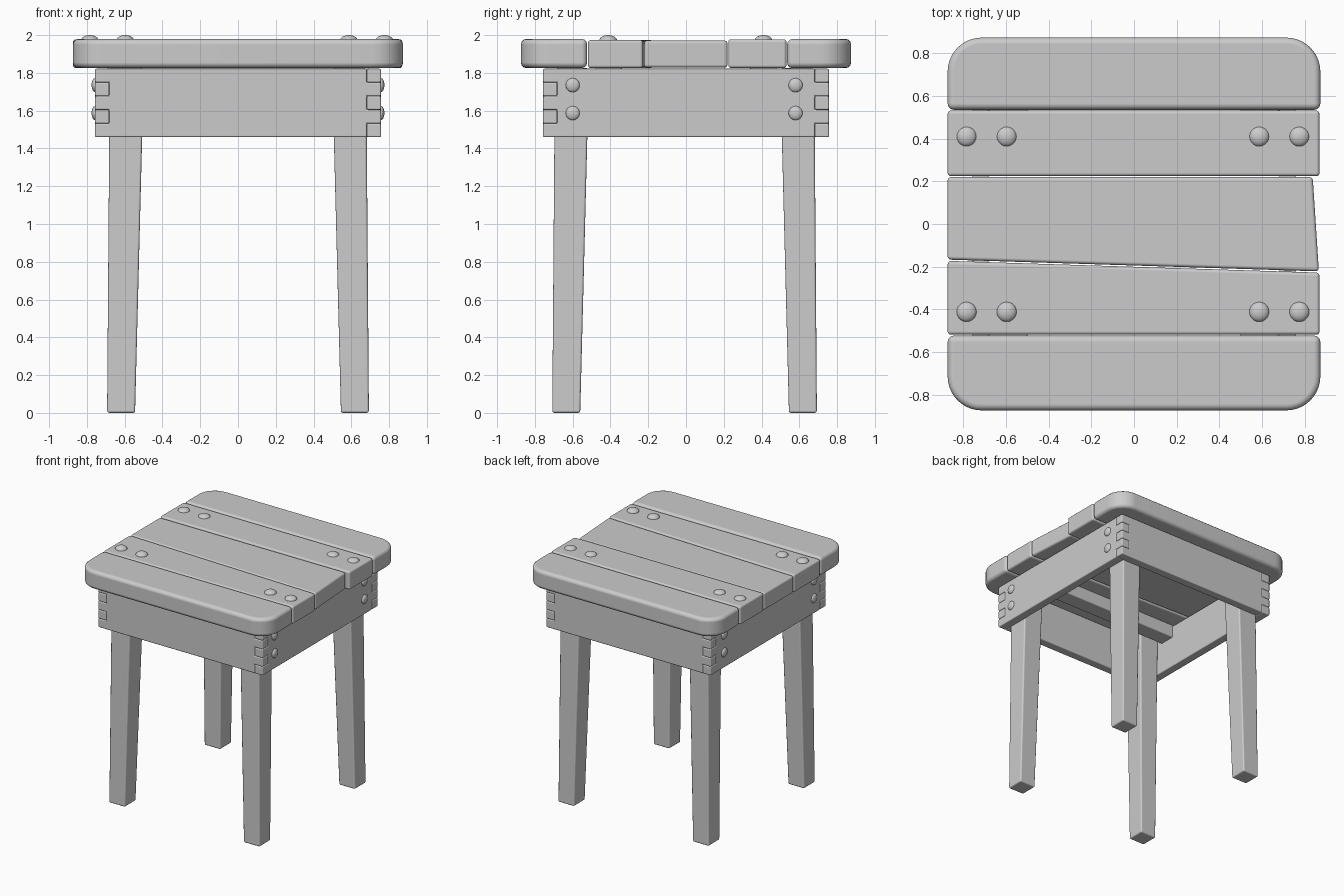
import bpy, bmesh
from math import sin, cos, pi, radians
from mathutils import Matrix, Vector

if "Cube" in bpy.data.objects:
    bpy.data.objects.remove(bpy.data.objects["Cube"])


def prism(name, low, z0, z1, bevel, high=None, matrix=Matrix()):
    """Closed solid between a bottom outline and a top outline."""
    high = high or low
    bm = bmesh.new()
    a = [bm.verts.new((x, y, z0)) for x, y in low]
    b = [bm.verts.new((x, y, z1)) for x, y in high]
    bm.faces.new(a[::-1])
    bm.faces.new(b)
    n = len(a)
    for i in range(n):
        j = (i + 1) % n
        bm.faces.new((a[i], a[j], b[j], b[i]))
    bm.transform(matrix)
    bmesh.ops.recalc_face_normals(bm, faces=bm.faces)
    me = bpy.data.meshes.new(name)
    bm.to_mesh(me)
    bm.free()
    ob = bpy.data.objects.new(name, me)
    bpy.context.collection.objects.link(ob)
    mod = ob.modifiers.new("Bevel", 'BEVEL')
    mod.width = bevel
    mod.segments = 3
    mod.limit_method = 'ANGLE'
    mod.angle_limit = radians(40)
    mod.harden_normals = True
    return ob


def rect(x0, x1, y0, y1):
    return [(x0, y0), (x1, y0), (x1, y1), (x0, y1)]


def dome(name, loc, scale):
    bpy.ops.mesh.primitive_uv_sphere_add(segments=20, ring_count=12, radius=1, location=loc)
    ob = bpy.context.object
    ob.name = ob.data.name = name
    ob.scale = scale


# Outer seat planks with two rounded corners
X, R = 0.874, 0.16
for name, s, inner in (("back_seat_plank", 1, 0.535), ("front_seat_plank", -1, 0.523)):
    pts = [(-X, s * inner), (X, s * inner)]
    for cx, start in ((X - R, 0), (R - X, pi / 2)):
        for i in range(11):
            t = start + i * pi / 20
            pts.append((cx + R * cos(t), s * (X - R + R * sin(t))))
    prism(name, pts, 1.825, 1.98, 0.03)

# Inner seat planks, the middle one cut askew
prism("back_inner_plank", rect(-X, 0.87, 0.224, 0.532), 1.825, 1.978, 0.016)
prism("middle_plank", [(-X, -0.167), (0.867, -0.222), (0.838, 0.22), (-X, 0.22)],
      1.828, 1.971, 0.016)
prism("front_inner_plank", [(-X, -0.519), (0.87, -0.519), (0.87, -0.228), (-X, -0.173)],
      1.825, 1.974, 0.016)

# Battens under the bolted planks
for name, s in (("back_batten", 1), ("front_batten", -1)):
    prism(name, rect(-0.69, 0.69, s * 0.41 - 0.07, s * 0.41 + 0.07), 1.72, 1.835, 0.01)

# Apron boards with interlocking finger ends
A, T, Z0, Z1 = 0.757, 0.075, 1.46, 1.822
step = (Z1 - Z0) / 5
outline = []
for i in range(5):
    u = A - T if i % 2 == 0 else A
    outline += [(u, Z0 + i * step), (u, Z0 + (i + 1) * step)]
for i in reversed(range(5)):
    u = -A if i % 2 == 0 else T - A
    outline += [(u, Z0 + (i + 1) * step), (u, Z0 + i * step)]
for k, side in enumerate(("front", "right", "back", "left")):
    m = Matrix.Rotation(k * pi / 2, 4, 'Z') @ Matrix.Rotation(pi / 2, 4, 'X')
    prism(side + "_apron", outline, A - T, A, 0.008, matrix=m)

# Tapered legs inside the apron corners
for fb, sy, dy in (("front", -1, -0.015), ("back", 1, 0)):
    for lr, sx in (("left", -1), ("right", 1)):
        def foot(lo, hi):
            return [(sx * x, sy * y + dy) for x, y in rect(lo, hi, lo, hi)]
        prism(f"{fb}_{lr}_leg", foot(0.545, 0.693), 0, 1.825, 0.012, foot(0.498, 0.679))

# Bolt heads on the seat
for y in (0.41, -0.412):
    for x in (-0.785, -0.597, 0.587, 0.775):
        dome("seat_bolt", (x, y, 1.971), (0.047, 0.047, 0.029))

# Bolt heads on the side aprons
for x in (-A, A):
    for y in (-0.60, 0.58):
        for z in (1.735, 1.587):
            dome("apron_bolt", (x, y, z), (0.018, 0.037, 0.037))

bpy.ops.object.select_all(action='SELECT')
bpy.context.view_layer.objects.active = bpy.data.objects["middle_plank"]
bpy.ops.object.shade_smooth_by_angle(angle=radians(35))
